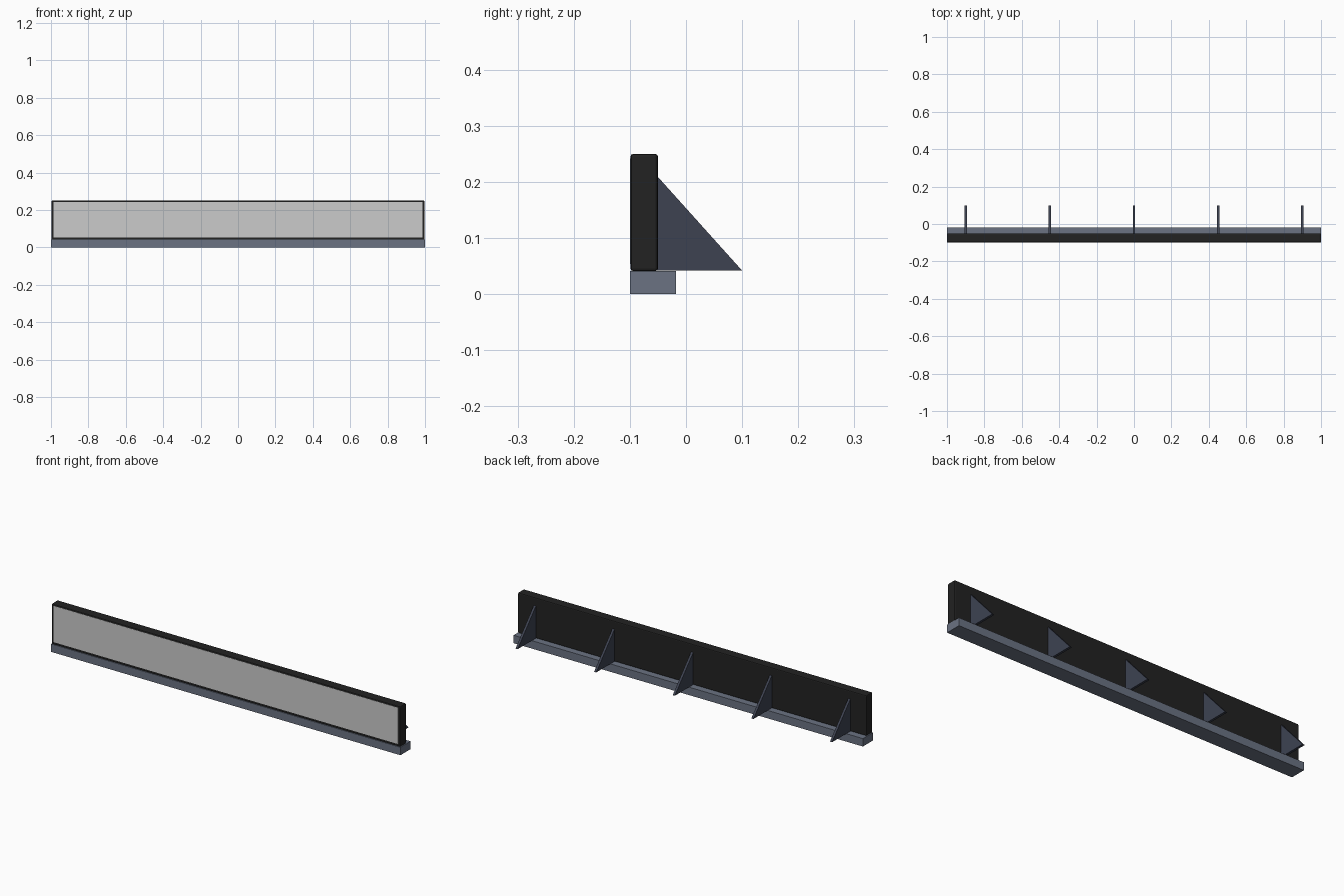
import bpy
import bmesh

cube = bpy.data.objects.get("Cube")
if cube:
    bpy.data.objects.remove(cube, do_unlink=True)


def material(name, rgb):
    m = bpy.data.materials.new(name)
    m.use_nodes = True
    m.diffuse_color = (*rgb, 1)
    bsdf = m.node_tree.nodes["Principled BSDF"]
    bsdf.inputs["Base Color"].default_value = (*rgb, 1)
    bsdf.inputs["Roughness"].default_value = 0.6
    return m


BLACK = material("black_casing", (0.016, 0.016, 0.016))
PALE = material("pale_grey_panel", (0.6, 0.6, 0.6))
STEEL = material("steel_grey", (0.145, 0.17, 0.225))
DARK = material("dark_slate", (0.047, 0.055, 0.083))


def prism(name, profile, x0, x1, mat, bevel=0):
    """Extrude a (y, z) side profile along x."""
    bm = bmesh.new()
    face = bm.faces.new([bm.verts.new((x0, y, z)) for y, z in profile])
    new = bmesh.ops.extrude_face_region(bm, geom=[face])["geom"]
    bmesh.ops.translate(bm, vec=(x1 - x0, 0, 0),
                        verts=[v for v in new if isinstance(v, bmesh.types.BMVert)])
    bmesh.ops.recalc_face_normals(bm, faces=bm.faces)
    mesh = bpy.data.meshes.new(name)
    bm.to_mesh(mesh)
    bm.free()
    mesh.materials.append(mat)
    obj = bpy.data.objects.new(name, mesh)
    bpy.context.collection.objects.link(obj)
    if bevel:
        mod = obj.modifiers.new("soft_edges", "BEVEL")
        mod.width = bevel
        mod.segments = 2
    return obj


def box(name, x, y0, y1, z0, z1, mat, bevel=0):
    return prism(name, [(y0, z0), (y1, z0), (y1, z1), (y0, z1)], -x, x, mat, bevel)


# Plinth, casing and front panel
box("base_rail", 1.0, -0.1, -0.018, 0, 0.041, STEEL)
box("casing", 0.998, -0.099, -0.05, 0.041, 0.25, BLACK, bevel=0.005)
box("front_panel", 0.987, -0.1, -0.096, 0.054, 0.242, PALE)

# Triangular rear braces
for i in range(5):
    x = (i - 2) * 0.45
    prism(f"rear_brace_{i + 1}", [(-0.052, 0.042), (0.1, 0.042), (-0.052, 0.211)],
          x - 0.006, x + 0.006, DARK)
